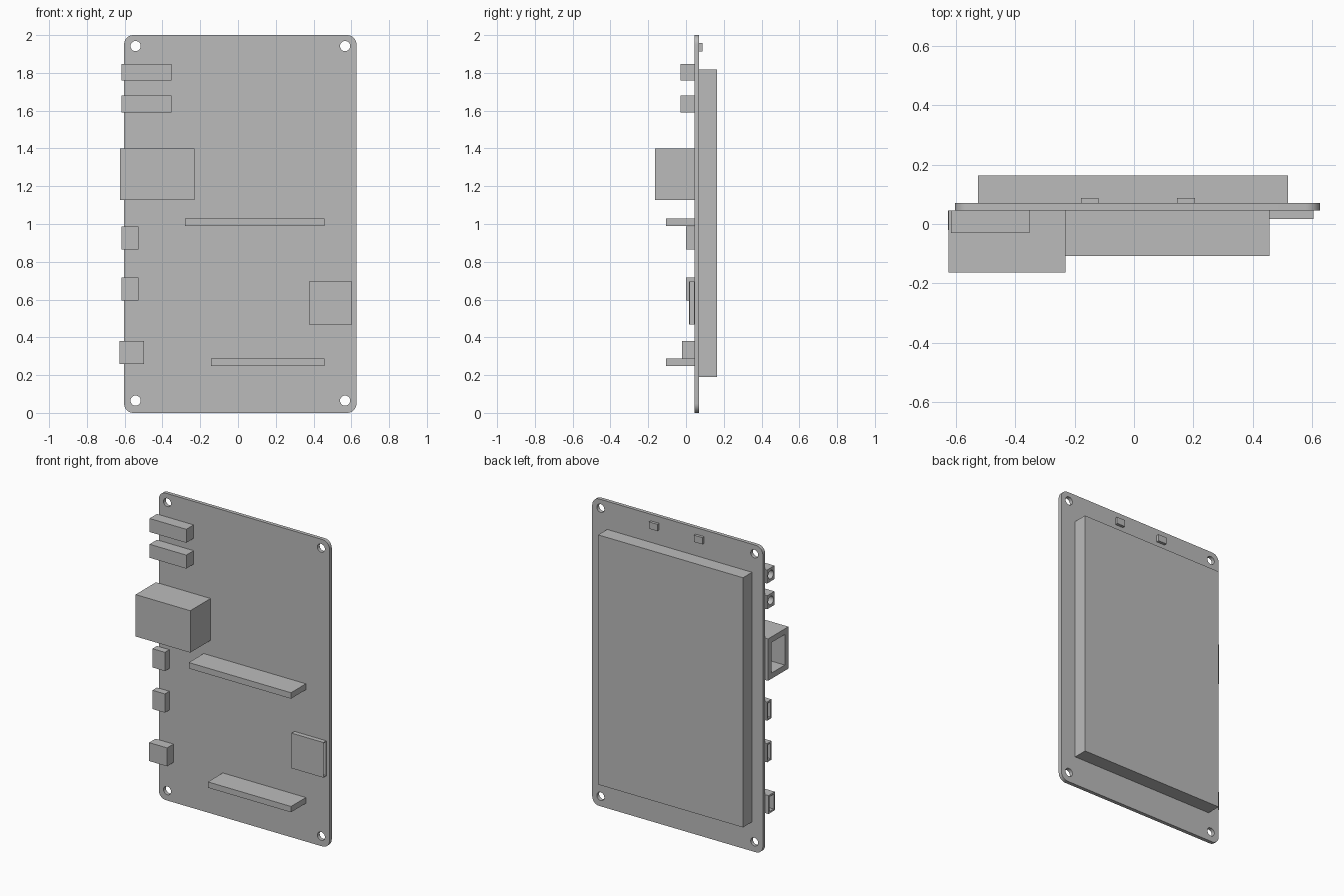
import bpy, bmesh, math
from mathutils import Matrix, Vector

if "Cube" in bpy.data.objects:
    bpy.data.objects.remove(bpy.data.objects["Cube"], do_unlink=True)

grey = bpy.data.materials.new("plain grey")
grey.use_nodes = True
grey.diffuse_color = (0.5, 0.5, 0.5, 1)
grey.node_tree.nodes["Principled BSDF"].inputs["Base Color"].default_value = (0.5, 0.5, 0.5, 1)

FRONT, BACK = 0.046, 0.070    # the two faces of the circuit board


def finish(name, bm):
    mesh = bpy.data.meshes.new(name)
    bm.to_mesh(mesh)
    bm.free()
    mesh.materials.append(grey)
    obj = bpy.data.objects.new(name, mesh)
    bpy.context.collection.objects.link(obj)
    return obj


def box(name, x, y, z, corner=0):
    """Box from (min, max) ranges; corner rounds the edges that run along y."""
    bm = bmesh.new()
    bmesh.ops.create_cube(bm, size=1)
    for v in bm.verts:
        v.co = Vector(r[0] if c < 0 else r[1] for r, c in zip((x, y, z), v.co))
    if corner:
        edges = [e for e in bm.edges
                 if abs(e.verts[0].co.y - e.verts[1].co.y) > 0.001]
        bmesh.ops.bevel(bm, geom=edges, offset=corner, segments=8,
                        profile=0.5, affect='EDGES')
    return finish(name, bm)


def rod(name, centre, radius, length, axis):
    bm = bmesh.new()
    turn = Matrix.Rotation(math.pi / 2, 4, 'Y' if axis == 'X' else 'X')
    bmesh.ops.create_cone(bm, cap_ends=True, segments=32, radius1=radius,
                          radius2=radius, depth=length,
                          matrix=Matrix.Translation(centre) @ turn)
    return finish(name, bm)


def select_only(obj):
    bpy.ops.object.select_all(action='DESELECT')
    obj.select_set(True)
    bpy.context.view_layer.objects.active = obj


def cut(obj, cutter):
    select_only(obj)
    mod = obj.modifiers.new("opening", 'BOOLEAN')
    mod.operation, mod.solver, mod.object = 'DIFFERENCE', 'EXACT', cutter
    bpy.ops.object.modifier_apply(modifier=mod.name)
    bpy.data.objects.remove(cutter, do_unlink=True)


def socket(name, x, y, z, wall, depth, side=-1):
    """Box hollowed by a rectangular opening in its outer end."""
    obj = box(name, x, y, z)
    hollow = (x[0] - 0.05, x[0] + depth) if side < 0 else (x[1] - depth, x[1] + 0.05)
    cut(obj, box("cutter", hollow, (y[0] + wall, y[1] - wall),
                 (z[0] + wall, z[1] - wall)))


# Circuit board with rounded corners and four mounting holes
board = box("circuit_board", (-0.603, 0.627), (FRONT, BACK), (0, 2), corner=0.05)
for hx in (-0.542, 0.567):
    for hz in (0.065, 1.942):
        cut(board, rod("cutter", (hx, 0.058, hz), 0.027, 0.2, 'Y'))
select_only(board)
bpy.ops.object.shade_smooth_by_angle(angle=math.radians(30))

# Display panel and two small buttons on the back
box("display_panel", (-0.525, 0.519), (BACK, 0.163), (0.19, 1.817))
for label, bx in (("right", -0.149), ("left", 0.175)):
    box(label + "_button", (bx - 0.03, bx + 0.03), (BACK, 0.088), (1.913, 1.957))

# Two round jacks
for label, z in (("upper", 1.803), ("lower", 1.635)):
    jack = box(label + "_jack", (-0.617, -0.352), (-0.03, FRONT), (z - 0.044, z + 0.044))
    cut(jack, rod("cutter", (-0.617, 0.008, z), 0.027, 0.4, 'X'))
    select_only(jack)
    bpy.ops.object.shade_smooth_by_angle(angle=math.radians(30))

# Rectangular sockets along the edge
socket("network_socket", (-0.624, -0.23), (-0.163, FRONT), (1.127, 1.4), 0.037, 0.3)
for label, z in (("upper", 0.926), ("lower", 0.655)):
    socket(label + "_small_socket", (-0.617, -0.527), (0, FRONT),
           (z - 0.061, z + 0.061), 0.01, 0.07)
socket("power_socket", (-0.627, -0.497), (-0.02, FRONT), (0.26, 0.38), 0.012, 0.1)

# Thin card slot, open toward the other edge
socket("card_slot", (0.375, 0.604), (0.016, FRONT), (0.467, 0.696), 0.004, 0.22, side=1)

# Pin header strips
box("upper_header", (-0.28, 0.457), (-0.107, FRONT), (0.989, 1.028))
box("lower_header", (-0.142, 0.457), (-0.107, FRONT), (0.249, 0.287))
